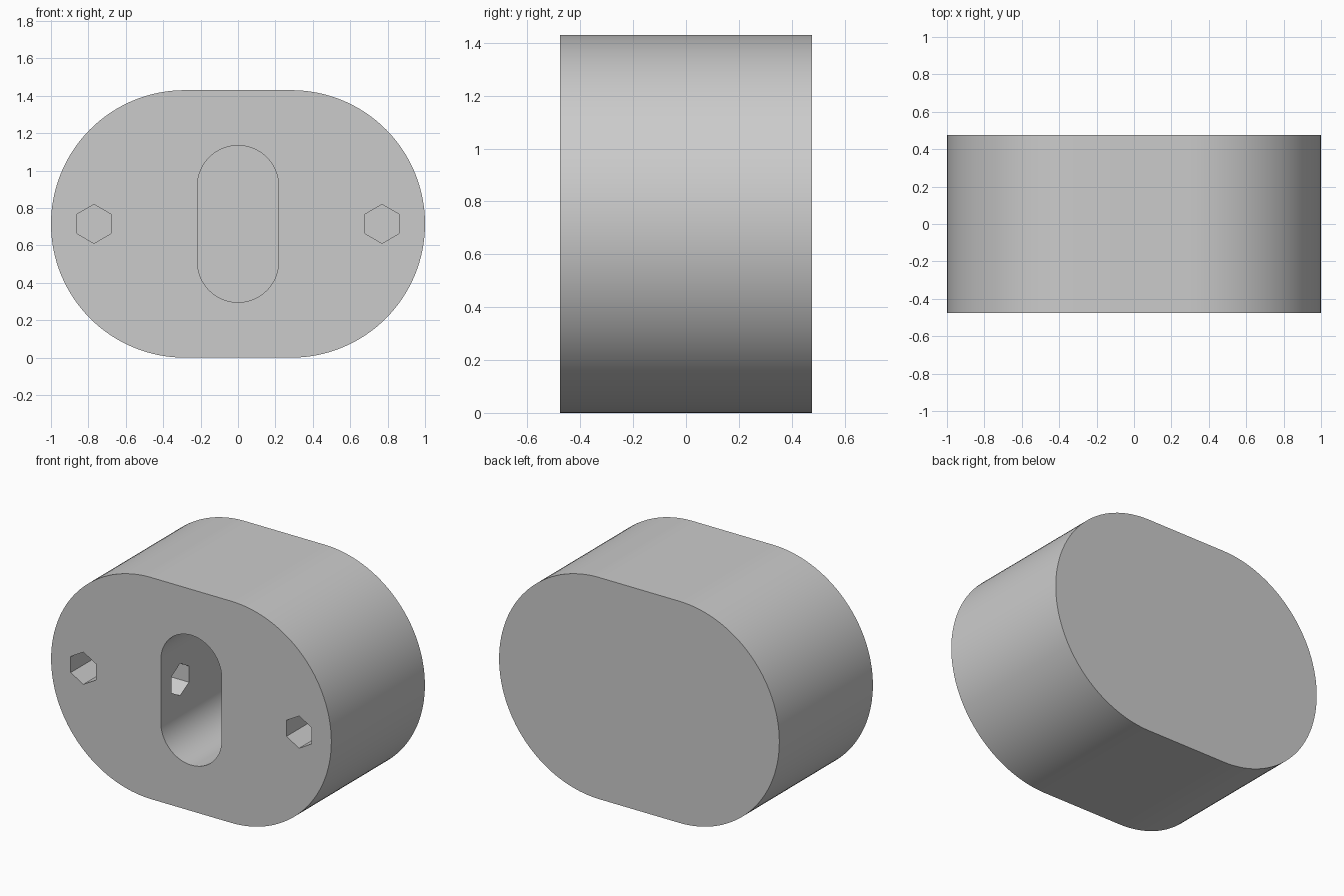
import bpy, bmesh, math
from mathutils import Matrix

if "Cube" in bpy.data.objects:
    bpy.data.objects.remove(bpy.data.objects["Cube"], do_unlink=True)

HALF_DEPTH = 0.477
MID_Z = 0.715

grey = bpy.data.materials.new("plain grey")
grey.use_nodes = True
colour = (0.6, 0.6, 0.6, 1)
grey.diffuse_color = colour
grey.node_tree.nodes["Principled BSDF"].inputs["Base Color"].default_value = colour


def arc(cx, cz, radius, start, sweep, steps):
    return [(cx + radius * math.cos(start + sweep * i / steps),
             cz + radius * math.sin(start + sweep * i / steps)) for i in range(steps + 1)]


def prism(name, profile, y0, y1, matrix=Matrix()):
    """Extrude an x-z profile from y0 to y1, then place it."""
    bm = bmesh.new()
    face = bm.faces.new([bm.verts.new((x, y0, z)) for x, z in profile])
    out = bmesh.ops.extrude_face_region(bm, geom=[face])
    moved = [g for g in out["geom"] if isinstance(g, bmesh.types.BMVert)]
    bmesh.ops.translate(bm, verts=moved, vec=(0, y1 - y0, 0))
    bmesh.ops.transform(bm, matrix=matrix, verts=bm.verts)
    bmesh.ops.recalc_face_normals(bm, faces=bm.faces)
    mesh = bpy.data.meshes.new(name)
    bm.to_mesh(mesh)
    bm.free()
    mesh.materials.append(grey)
    obj = bpy.data.objects.new(name, mesh)
    bpy.context.collection.objects.link(obj)
    return obj


# Rounded block: two half circles joined by flat top and bottom
block = prism("rounded_block",
              arc(0.285, 0, MID_Z, -math.pi / 2, math.pi, 64)
              + arc(-0.285, 0, MID_Z, math.pi / 2, math.pi, 64),
              -HALF_DEPTH, HALF_DEPTH, Matrix.Translation((0, 0, MID_Z)))

# Upright slot, open at the front
slot = arc(0, 0.202, 0.217, 0, math.pi, 40) + arc(0, -0.202, 0.217, math.pi, math.pi, 40)
cutters = [prism("slot_cutter", slot, -0.6, 0.3, Matrix.Translation((0, 0, MID_Z)))]

# Hexagonal holes in the front, and in the slot's side walls
hexagon = arc(0, 0, 0.104, math.pi / 6, math.pi * 5 / 3, 5)
for side, sign in (("left", 1), ("right", -1)):
    cutters.append(prism(side + "_front_hole_cutter", hexagon, -0.6, 0,
                         Matrix.Translation((sign * 0.77, 0, MID_Z))))
    turn = Matrix.Rotation(-sign * math.pi / 2, 4, "Z")
    cutters.append(prism(side + "_inner_hole_cutter", hexagon, 0.1, 0.6,
                         Matrix.Translation((0, -0.28, MID_Z)) @ turn))

bpy.context.view_layer.objects.active = block
block.select_set(True)
for cutter in cutters:
    cut = block.modifiers.new(cutter.name, "BOOLEAN")
    cut.operation = "DIFFERENCE"
    cut.solver = "EXACT"
    cut.object = cutter
    bpy.ops.object.modifier_apply(modifier=cut.name)
    bpy.data.objects.remove(cutter, do_unlink=True)

bpy.ops.object.shade_smooth_by_angle(angle=math.radians(30))
